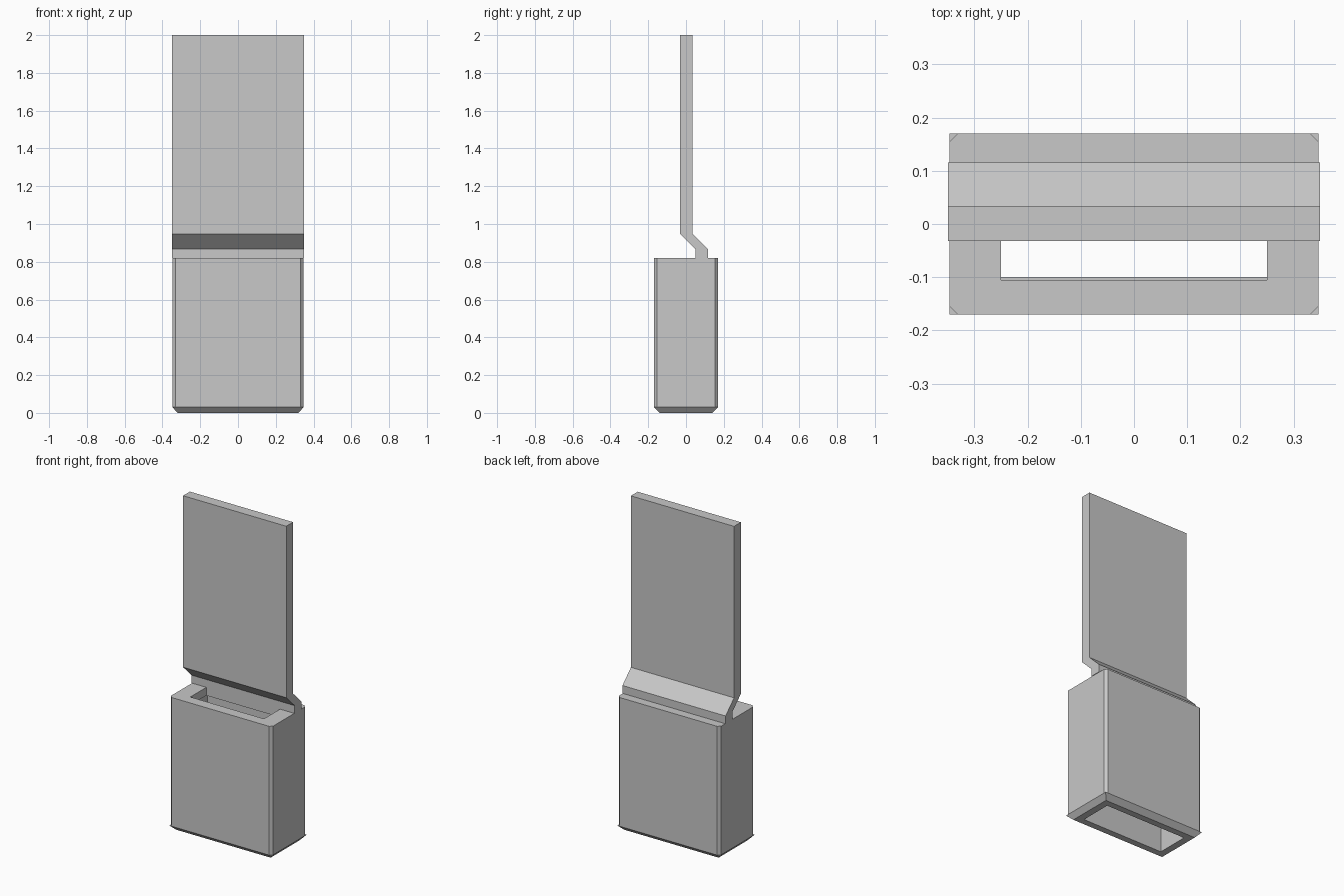
import bpy
import bmesh

cube = bpy.data.objects.get("Cube")
if cube:
    bpy.data.objects.remove(cube, do_unlink=True)

GREY = (0.58, 0.58, 0.58, 1.0)
grey = bpy.data.materials.new("plain_grey")
grey.use_nodes = True
grey.diffuse_color = GREY
grey.node_tree.nodes["Principled BSDF"].inputs["Base Color"].default_value = GREY


def finish(name, bm):
    bmesh.ops.remove_doubles(bm, verts=bm.verts, dist=1e-5)
    bmesh.ops.recalc_face_normals(bm, faces=bm.faces)
    mesh = bpy.data.meshes.new(name)
    bm.to_mesh(mesh)
    bm.free()
    mesh.materials.append(grey)
    obj = bpy.data.objects.new(name, mesh)
    bpy.context.collection.objects.link(obj)
    return obj


def corner_loop(bm, half_x, front, back, z, cut=0.0):
    """Rectangle whose corners are cut off by the given amount."""
    points = []
    for sx, y, sy in ((-1, front, -1), (1, front, -1), (1, back, 1), (-1, back, 1)):
        pair = [(sx * half_x, y - sy * cut, z), (sx * (half_x - cut), y, z)]
        points += pair if sx * sy > 0 else pair[::-1]
    return [bm.verts.new(p) for p in points]


# Hollow sleeve: outer skin, top slot and inner cavity as one closed loft
bm = bmesh.new()
sections = [
    (0.32, -0.14, 0.14, 0.0),
    (0.347, -0.17, 0.17, 0.03),
    (0.347, -0.17, 0.17, 0.03, 0.016),
    (0.347, -0.17, 0.17, 0.82, 0.016),
    (0.25, -0.105, 0.05, 0.82),
    (0.25, -0.105, 0.05, 0.77),
    (0.277, -0.10, 0.10, 0.77),
    (0.277, -0.10, 0.10, 0.0),
]
loops = [corner_loop(bm, *s) for s in sections]
for lower, upper in zip(loops, loops[1:] + loops[:1]):
    for i in range(len(lower)):
        j = (i + 1) % len(lower)
        bm.faces.new((lower[i], lower[j], upper[j], upper[i]))
finish("hollow_sleeve", bm)

# Upright plate with an offset bend, extruded across the width
bm = bmesh.new()
THICK = 0.066
front_edge = [(0.05, 0.82), (0.05, 0.868), (-0.032, 0.948), (-0.032, 2.0)]
profile = front_edge + [(y + THICK, z) for y, z in reversed(front_edge)]
left, right = ([bm.verts.new((x, y, z)) for y, z in profile] for x in (0.35, -0.35))
bm.faces.new(left)
bm.faces.new(right[::-1])
for i in range(len(profile)):
    j = (i + 1) % len(profile)
    bm.faces.new((left[i], right[i], right[j], left[j]))
finish("bent_plate", bm)
